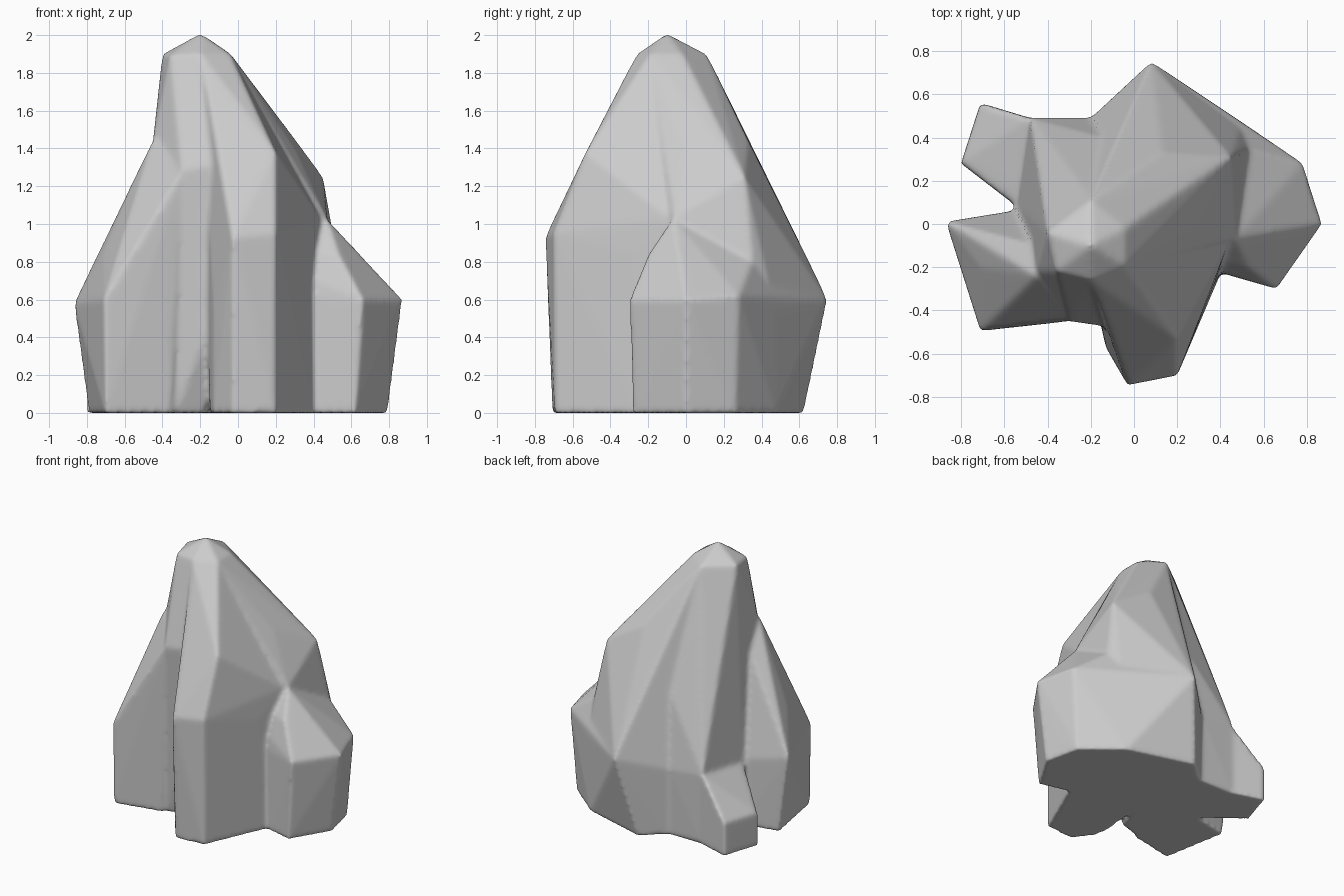
import bpy, bmesh
from math import radians

if "Cube" in bpy.data.objects:
    bpy.data.objects.remove(bpy.data.objects["Cube"])

PEAK = (-0.2, -0.1, 2.01)
CROWN = [(-0.4, -0.04, 1.9), (-0.36, -0.22, 1.89), (-0.2, -0.26, 1.9),
         (-0.04, -0.19, 1.9), (-0.04, -0.02, 1.9), (-0.2, 0.11, 1.9)]
HEART = [(-0.1, -0.05, 0.0), (-0.1, -0.05, 0.9)]
BACK = [(0.08, 0.75, 0.6), (-0.03, 0.625, 0), (0.5, 0.47, 0.55), (0.47, 0.48, 0)]


def chunk(name, columns, tips):
    """Convex boulder: columns are (x, y, knee height, base taper), tips are upper points."""
    bm = bmesh.new()
    pts = list(tips) + HEART
    for x, y, z, t in columns:
        pts += [(x, y, z), (x * t, y * t, 0)]
    for p in pts:
        bm.verts.new(p)
    bmesh.ops.convex_hull(bm, input=bm.verts[:])
    loose = [v for v in bm.verts if not v.link_faces]
    bmesh.ops.delete(bm, geom=loose, context='VERTS')
    bmesh.ops.recalc_face_normals(bm, faces=bm.faces[:])
    me = bpy.data.meshes.new(name)
    bm.to_mesh(me)
    bm.free()
    ob = bpy.data.objects.new(name, me)
    bpy.context.collection.objects.link(ob)
    return ob


# central spire with the steep left fin
rock = chunk("rock_formation",
             [(-0.54, 0.08, 0.5, 1), (-0.48, 0.49, 0.53, 1), (-0.2, 0.49, 0.5, 0.98),
              (-0.33, -0.39, 0.3, 1), (-0.18, -0.34, 0.3, 1)],
             CROWN + [PEAK, (-0.3, -0.45, 1.28), (-0.03, -0.47, 1.34), (0.2, -0.52, 1.38),
                      (-0.45, -0.22, 1.44), (0.13, 0.33, 1.44)])

parts = [
    # back face and right shoulder
    chunk("back_shoulder",
          [(-0.2, 0.49, 0.5, 0.98)],
          BACK + [CROWN[3], CROWN[4], CROWN[5], (0.13, 0.33, 1.44), (0.45, 0.31, 1.25),
                  (0.53, 0.35, 0.8), (0.47, -0.07, 1.03), (0.3, 0.0, 1.4)]),
    # right buttress
    chunk("right_buttress",
          [(0.66, -0.3, 0.6, 0.94), (0.87, 0.0, 0.6, 0.91), (0.78, 0.28, 0.62, 0.94),
           (0.45, -0.24, 0.6, 1)],
          BACK + [(0.53, 0.35, 0.8), (0.47, -0.07, 1.03), (0.53, -0.2, 0.84)]),
    # front buttress
    chunk("front_buttress",
          [(0.2, -0.7, 0.95, 0.99), (-0.03, -0.745, 0.93, 0.95),
           (-0.13, -0.57, 0.55, 1), (-0.15, -0.45, 0.6, 1)],
          [(-0.03, -0.47, 1.34), (0.2, -0.53, 1.38), CROWN[2], CROWN[3],
           (0.31, -0.3, 1.2), (0.37, -0.28, 0.85), (0.4, -0.23, 0), (0.44, -0.08, 1.03)]),
    # front left buttress
    chunk("left_buttress",
          [(-0.87, 0.01, 0.58, 0.91), (-0.71, -0.495, 0.6, 0.99),
           (-0.36, -0.42, 0.6, 0.99), (-0.5, 0.07, 0.5, 1)],
          [(-0.3, -0.45, 1.27), (-0.45, -0.1, 1.28), (-0.45, -0.24, 1.45),
           (-0.71, -0.2, 0.86)]),
    # low back left foot
    chunk("back_left_foot",
          [(-0.8, 0.28, 0.25, 1), (-0.71, 0.56, 0.25, 1),
           (-0.54, 0.08, 0.49, 1), (-0.48, 0.49, 0.53, 1)], []),
]

# merge all chunks into one solid rock
bpy.context.view_layer.objects.active = rock
rock.select_set(True)
for ob in parts:
    mod = rock.modifiers.new("merge", 'BOOLEAN')
    mod.operation, mod.solver, mod.object = 'UNION', 'EXACT', ob
    bpy.ops.object.modifier_apply(modifier=mod.name)
    bpy.data.objects.remove(ob, do_unlink=True)

# even skin with softly worn edges
skin = rock.modifiers.new("skin", 'REMESH')
skin.mode, skin.voxel_size = 'VOXEL', 0.014
worn = rock.modifiers.new("worn", 'SMOOTH')
worn.factor, worn.iterations = 0.5, 10
for name in ("skin", "worn"):
    bpy.ops.object.modifier_apply(modifier=name)
bpy.ops.object.shade_smooth()
